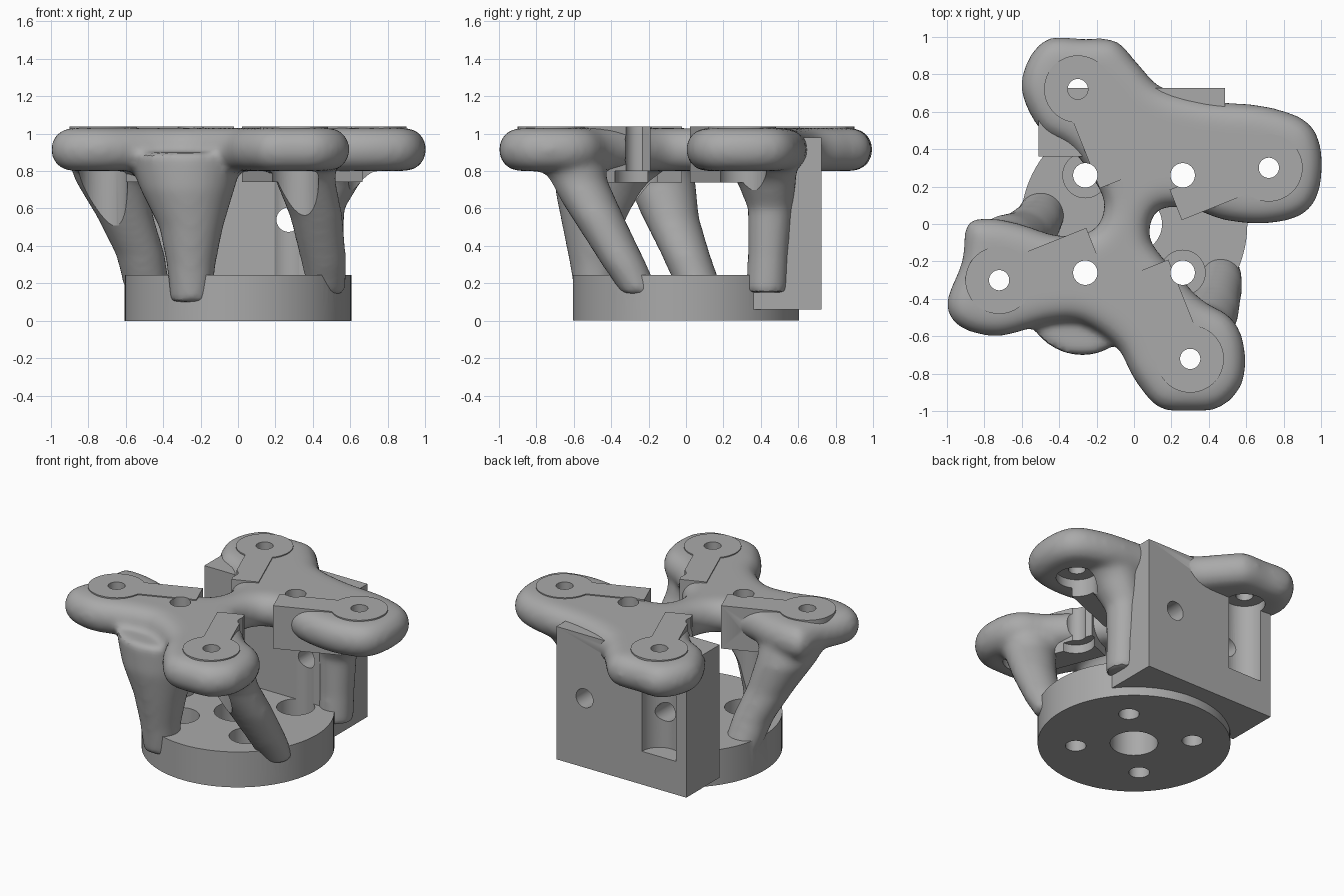
import bpy, bmesh, math
from mathutils import Vector

cube = bpy.data.objects.get("Cube")
if cube:
    bpy.data.objects.remove(cube, do_unlink=True)

# ---------- helpers ----------
def circle(x, y, z, r, n=48):
    return [Vector((x + r * math.cos(2 * math.pi * i / n),
                    y + r * math.sin(2 * math.pi * i / n), z)) for i in range(n)]


def lathe(x, y, steps):
    return [circle(x, y, z, r) for z, r in steps]


def prism(points, z0, z1):
    return [[Vector((p[0], p[1], z)) for p in points] for z in (z0, z1)]


def spin(p, k):
    """Quarter turns clockwise about the z axis."""
    for _ in range(k):
        p = (p[1], -p[0])
    return p


def solid(name, lofts):
    """Mesh object made of closed lofts, each a list of equal rings."""
    bm = bmesh.new()
    for rings in lofts:
        rows = [[bm.verts.new(p) for p in ring] for ring in rings]
        n = len(rows[0])
        for a, b in zip(rows, rows[1:]):
            for i in range(n):
                j = (i + 1) % n
                bm.faces.new((a[i], a[j], b[j], b[i]))
        bm.faces.new(rows[0][::-1])
        bm.faces.new(rows[-1])
    bmesh.ops.recalc_face_normals(bm, faces=bm.faces[:])
    mesh = bpy.data.meshes.new(name)
    bm.to_mesh(mesh)
    bm.free()
    ob = bpy.data.objects.new(name, mesh)
    bpy.context.collection.objects.link(ob)
    return ob


def bake(ob):
    """Apply every modifier."""
    dg = bpy.context.evaluated_depsgraph_get()
    mesh = bpy.data.meshes.new_from_object(ob.evaluated_get(dg))
    ob.modifiers.clear()
    ob.data = mesh


def combine(ob, other, operation):
    mod = ob.modifiers.new(operation, 'BOOLEAN')
    mod.operation = operation
    mod.solver = 'EXACT'
    mod.object = other
    bake(ob)
    bpy.data.objects.remove(other, do_unlink=True)


def smooth_loop(points, steps=6):
    """Closed Catmull-Rom loop through the points."""
    pts = [Vector(p) for p in points]
    n, out = len(pts), []
    for i in range(n):
        a, b, c, d = (pts[(i + k) % n] for k in (-1, 0, 1, 2))
        for s in range(steps):
            t = s / steps
            out.append(0.5 * (2 * b + (c - a) * t + (2 * a - 5 * b + 4 * c - d) * t ** 2
                              + (3 * b - a - 3 * c + d) * t ** 3))
    return out


# ---------- organic body: four-armed plate with rounded rim ----------
outline = smooth_loop([
    (-.89, 0), (-.92, -.2), (-1, -.42), (-.93, -.55), (-.72, -.6), (-.45, -.53),
    (-.28, -.53), (-.1, -.65), (0, -.83), (.13, -.98), (.3, -1), (.46, -.98),
    (.58, -.85), (.59, -.65), (.52, -.5), (.36, -.4), (.22, -.25), (.09, -.08),
    (.13, .07), (.3, .08), (.48, .02), (.7, 0), (.9, .05), (.99, .18), (1, .4),
    (.92, .55), (.7, .63), (.4, .66), (.15, .73), (.02, .86), (-.1, .98),
    (-.28, .99), (-.46, .99), (-.57, .87), (-.6, .7), (-.5, .5), (-.34, .4),
    (-.22, .24), (-.16, .1), (-.22, -.03), (-.4, -.06), (-.6, 0), (-.76, .03)])
n = len(outline)
inward = []
for i in range(n):
    t = outline[(i + 1) % n] - outline[i - 1]
    inward.append(Vector((-t.y, t.x)).normalized())
plate = []
for k in range(9):
    a = math.pi * (k / 8 - 0.5)
    inset = 0.11 * (1 - math.cos(a))
    plate.append([Vector((*(p + q * inset), 0.915 + 0.115 * math.sin(a)))
                  for p, q in zip(outline, inward)])

# Struts flare up from the base ring into the plate: x, y, z, radius
struts = [
    [(-.25, -.48, .1, .11), (-.25, -.49, .3, .13), (-.25, -.49, .5, .17),
     (-.27, -.45, .7, .25), (-.28, -.38, .9, .32)],
    [(.47, -.24, .14, .1), (.46, -.33, .3, .12), (.42, -.47, .55, .14),
     (.36, -.58, .75, .16), (.32, -.65, .9, .21)],
    [(-.48, .08, .15, .12), (-.52, 0, .35, .13), (-.6, -.08, .55, .15),
     (-.68, -.14, .75, .19), (-.7, -.22, .9, .22)],
    [(.45, .43, .15, .11), (.45, .44, .35, .11), (.45, .45, .6, .12),
     (.5, .43, .75, .16), (.6, .36, .9, .24)]]
body = solid("body", [plate] + [[circle(*p) for p in s] for s in struts])
remesh = body.modifiers.new("Remesh", 'REMESH')
remesh.mode = 'VOXEL'
remesh.voxel_size = 0.022
relax = body.modifiers.new("Smooth", 'SMOOTH')
relax.factor = 0.5
relax.iterations = 9
bake(body)

# ---------- machined parts: base ring, rear block, arm pads ----------
bracket = solid("bracket", [[circle(0, 0, z, 0.605, 96) for z in (0, 0.245)]])
rear_block = solid("rear_block", [prism(
    [(-.51, .36), (.485, .36), (.485, .725), (-.51, .725)], 0.06, 0.98)])
combine(bracket, rear_block, 'UNION')

arm_tip = Vector((-0.3, 0.72))
along = Vector((0.37, -0.93)).normalized()
side = Vector((-along.y, along.x)) * 0.0875
strip = [arm_tip + side, arm_tip - side,
         arm_tip + along * 0.535 - side, arm_tip + along * 0.535 + side]
pads = []
for k in range(4):
    tip = spin(arm_tip, k)
    pads.append(solid("arm_strip", [prism([spin(p, k) for p in strip], 0.74, 1.037)]))
    pads.append(solid("arm_pad", [lathe(*tip, [(0.86, 0.18), (1.037, 0.18)])]))

combine(bracket, body, 'UNION')
for pad in pads:
    combine(bracket, pad, 'UNION')

# ---------- holes: centre bore, base screws, arm screws ----------
bores = [lathe(0, 0, [(-0.1, 0.15), (0.35, 0.15)])]
for k in range(4):
    bores.append(lathe(*spin((0.26, 0.26), k),
                       [(-0.1, 0.065), (0.12, 0.065), (0.12, 0.12),
                        (0.8, 0.12), (0.8, 0.065), (1.2, 0.065)]))
    bores.append(lathe(*spin(arm_tip, k),
                       [(0.29, 0.13), (0.86, 0.13), (0.86, 0.054), (1.2, 0.054)]))
combine(bracket, solid("screw_bores", bores), 'DIFFERENCE')

# Horizontal holes through the rear block
cross = []
for x in (-0.27, 0.27):
    cross.append([[Vector((p.x, y, p.y)) for p in circle(x, 0.54, 0, 0.065)]
                  for y in (0.3, 0.9)])
combine(bracket, solid("rear_holes", cross), 'DIFFERENCE')

# ---------- material and shading ----------
grey = bpy.data.materials.new("plain_grey")
grey.use_nodes = True
colour = (0.4, 0.4, 0.4, 1)
grey.diffuse_color = colour
grey.node_tree.nodes["Principled BSDF"].inputs["Base Color"].default_value = colour
bracket.data.materials.clear()
bracket.data.materials.append(grey)
for poly in bracket.data.polygons:
    poly.material_index = 0
bpy.ops.object.select_all(action='DESELECT')
bracket.select_set(True)
bpy.context.view_layer.objects.active = bracket
bpy.ops.object.shade_smooth_by_angle(angle=math.radians(32))
